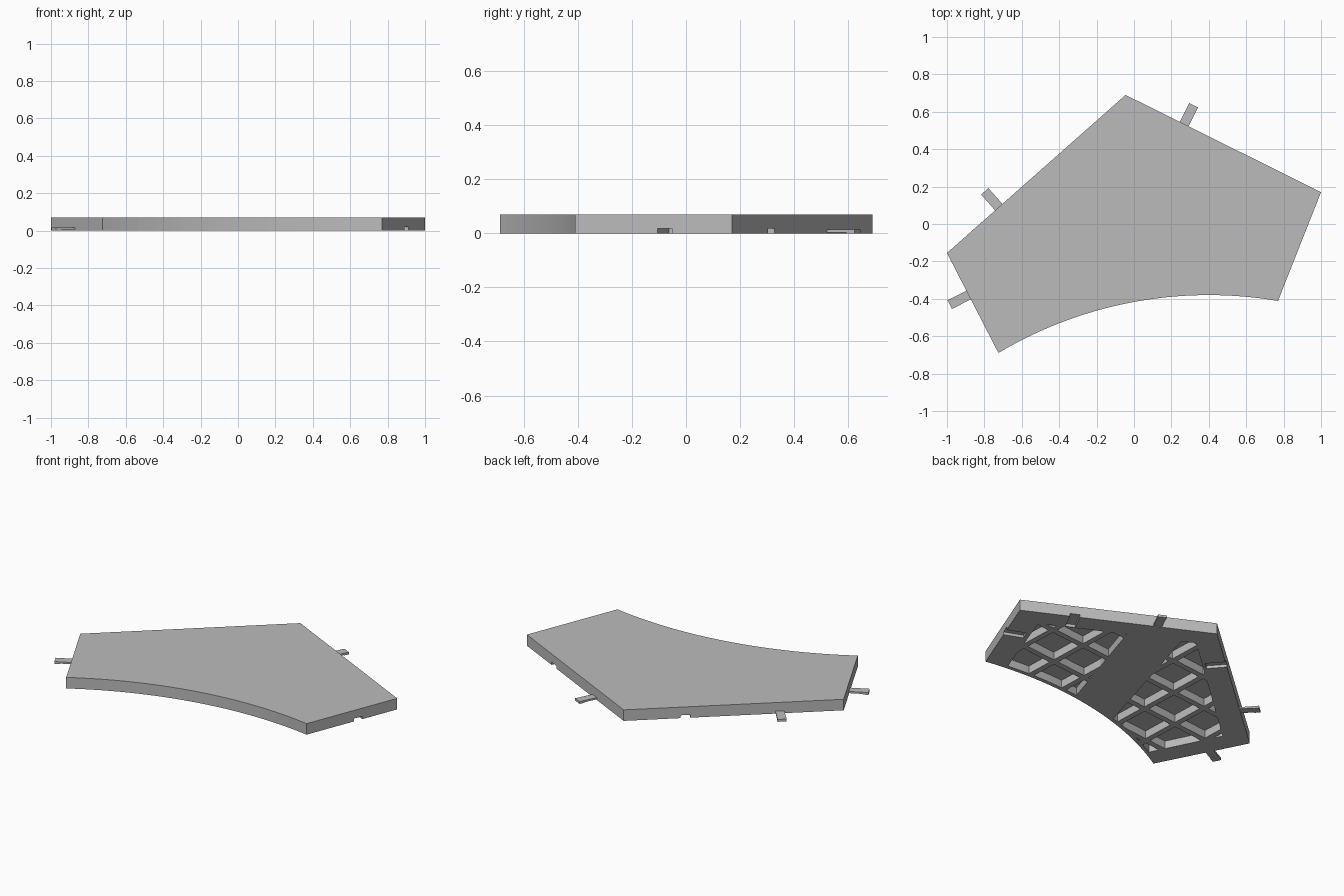
import bpy
import bmesh
import math
from mathutils import Vector, Matrix

if "Cube" in bpy.data.objects:
    bpy.data.objects.remove(bpy.data.objects["Cube"], do_unlink=True)

HEIGHT = 0.07
FLOOR = 0.05          # depth of the underside pockets
EPS = 0.02            # how far cutters poke below the base

mat = bpy.data.materials.new("plain grey")
mat.use_nodes = True
GREY = (0.5, 0.5, 0.5, 1)
mat.diffuse_color = GREY
mat.node_tree.nodes["Principled BSDF"].inputs["Base Color"].default_value = GREY


def curve_edge(x0, x1, count, inset=0.0):
    """Points along the concave front arc."""
    pts = []
    for i in range(count + 1):
        x = x0 + (x1 - x0) * i / count
        pts.append((x, -2.58 - inset * -1 + math.sqrt(2.2 ** 2 - (x - 0.4) ** 2)))
    return pts


def finish(name, bm):
    bmesh.ops.recalc_face_normals(bm, faces=bm.faces)
    mesh = bpy.data.meshes.new(name)
    bm.to_mesh(mesh)
    bm.free()
    mesh.materials.append(mat)
    ob = bpy.data.objects.new(name, mesh)
    bpy.context.collection.objects.link(ob)
    return ob


def add_prism(bm, outline, z0, z1):
    face = bm.faces.new([bm.verts.new((x, y, z0)) for x, y in outline])
    out = bmesh.ops.extrude_face_region(bm, geom=[face])
    verts = [v for v in out["geom"] if isinstance(v, bmesh.types.BMVert)]
    bmesh.ops.translate(bm, vec=(0, 0, z1 - z0), verts=verts)


def prism(name, outline, z0, z1):
    bm = bmesh.new()
    add_prism(bm, outline, z0, z1)
    return finish(name, bm)


def cut(ob, cutters):
    """Subtract each cutter, bake the result."""
    bpy.context.view_layer.objects.active = ob
    for c in cutters:
        c.hide_render = True
        mod = ob.modifiers.new("cut", 'BOOLEAN')
        mod.operation = 'DIFFERENCE'
        mod.solver = 'EXACT'
        mod.object = c
        bpy.ops.object.modifier_apply(modifier=mod.name)


# Slab corners
left, front_left = Vector((-1, -0.155)), Vector((-0.725, -0.69))
front_right, right = Vector((0.77, -0.41)), Vector((1, 0.17))
peak = Vector((-0.045, 0.69))
slab = prism("floor_tile", curve_edge(front_left.x, front_right.x, 32)
             + [right, peak, left], 0, HEIGHT)

# Underside pockets with a thin lip along the arc
pockets = [
    prism("left_pocket", curve_edge(0.12, 0.64, 12, 0.025)
          + [(0.82, 0.12), (0.35, 0.354)], -EPS, FLOOR),
    prism("right_pocket", curve_edge(-0.62, -0.215, 12, 0.025)
          + [(0.056, 0.488), (-0.019, 0.534), (-0.827, -0.19)], -EPS, FLOOR),
]


# Crossing ribs that stay standing inside the pockets
def rib_set(name, angle, spacing=0.25, half=0.018):
    bm = bmesh.new()
    turn = Matrix.Rotation(math.radians(angle), 2)
    for i in range(-5, 6):
        y = i * spacing + 0.04
        corners = [(-2, y - half), (2, y - half), (2, y + half), (-2, y + half)]
        add_prism(bm, [turn @ Vector(c) for c in corners], -0.1, 0.1)
    return finish(name, bm)


ribs = [rib_set("cross_ribs", 6), rib_set("long_ribs", 92)]
for pocket in pockets:
    cut(pocket, ribs)


# Connector frame: origin on an edge, first axis pointing outward
def edge_frame(a, b, t):
    p = a.lerp(b, t)
    d = (b - a).normalized()
    out = Vector((d.y, -d.x))
    if out.dot(p) < 0:
        out = -out
    side = Vector((-out.y, out.x))
    return lambda u, v: p + out * u + side * v


def box_outline(frame, u0, u1, half):
    return [frame(u0, -half), frame(u1, -half), frame(u1, half), frame(u0, half)]


# Sockets cut into three edges
sockets = []
for label, a, b, t in (("back_left", right, peak, 0.28),
                       ("left", front_right, right, 0.57),
                       ("back_right", peak, left, 0.28)):
    frame = edge_frame(a, b, t)
    sockets.append(prism(label + "_socket", box_outline(frame, -0.12, 0.03, 0.029),
                         -EPS, 0.018))

cut(slab, pockets + sockets)
for helper in pockets + sockets + ribs:
    bpy.data.objects.remove(helper, do_unlink=True)

# Tabs with a hooked tip on three edges
for label, a, b, t in (("back_left", right, peak, 0.7),
                       ("back_right", peak, left, 0.71),
                       ("right", left, front_left, 0.42)):
    frame = edge_frame(a, b, t)
    bm = bmesh.new()
    add_prism(bm, box_outline(frame, -0.003, 0.08, 0.026), 0.004, 0.015)
    add_prism(bm, box_outline(frame, 0.08, 0.113, 0.026), 0.0, 0.015)
    finish(label + "_tab", bm)
